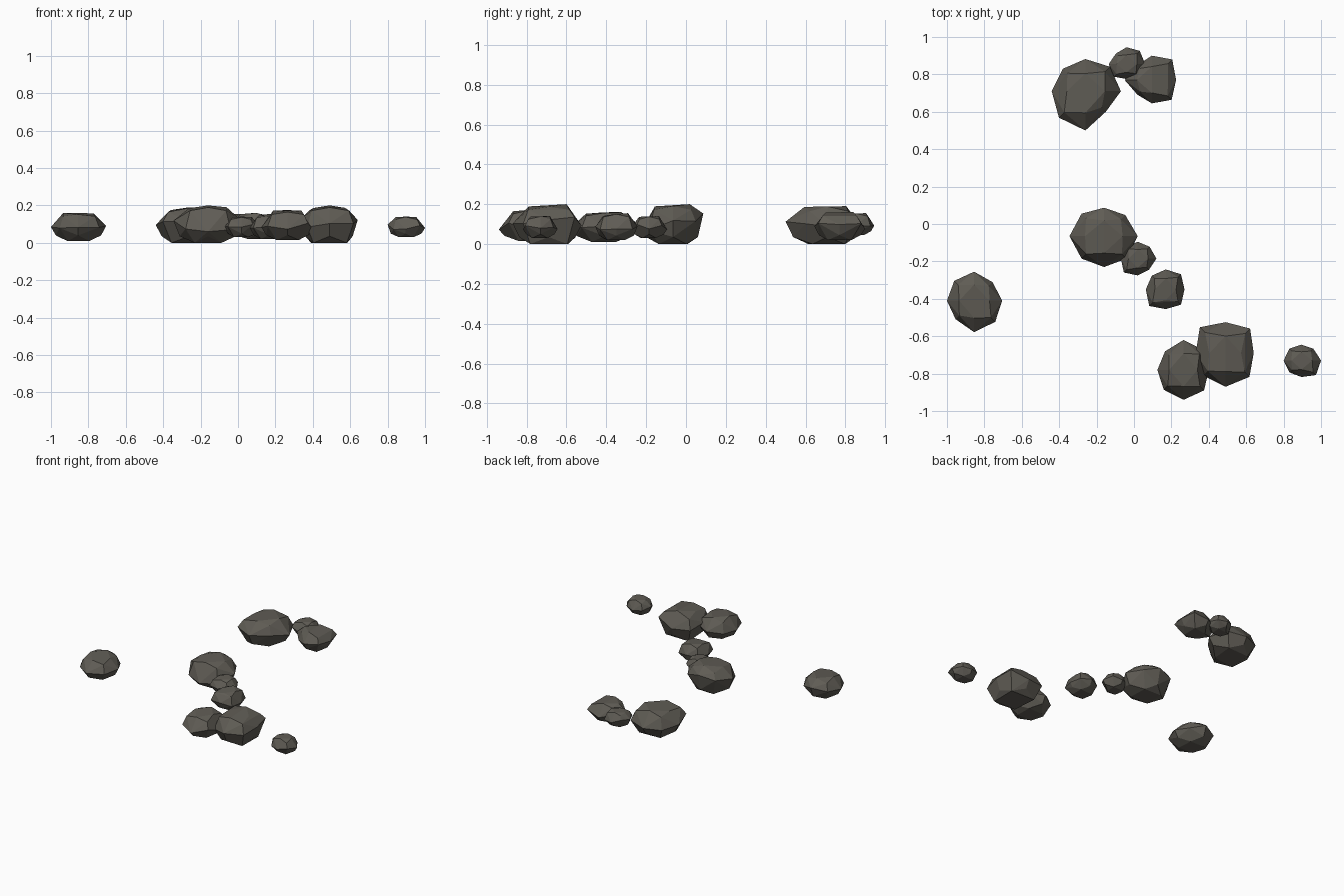
import bpy, bmesh, math, random
from mathutils import Vector

if "Cube" in bpy.data.objects:
    bpy.data.objects.remove(bpy.data.objects["Cube"])

random.seed(4)
stone = bpy.data.materials.new("dark grey stone")
stone.diffuse_color = (0.115, 0.107, 0.09, 1)
stone.use_nodes = True
stone.node_tree.nodes["Principled BSDF"].inputs["Base Color"].default_value = stone.diffuse_color


def rock(name, centre, heights, radii, base=0.55, tilt=0.0):
    """Faceted boulder: hull of a waist outline (8 radii, counter-clockwise
    from +x) with staggered shoulder, top and bottom points."""
    low, waist, high = heights
    cx, cy = centre
    bm = bmesh.new()

    def point(i, scale, z):
        a = i * math.tau / 8
        r = radii[i] * scale
        bm.verts.new(Vector((cx + r * math.cos(a), cy + r * math.sin(a), z)))

    for i in range(8):
        slope = tilt * radii[i] * math.sin(i * math.tau / 8)
        jitter = random.uniform(-0.12, 0.12) * (high - low)
        point(i, 1.0, waist + slope + jitter)                 # waist
        if i % 2:
            point(i, 0.8, waist + 0.72 * (high - waist))      # shoulder
            point(i, base, low)                               # underside
        else:
            drop = 0 if i == 2 else random.uniform(0, 0.18)
            point(i, 0.55, high - drop * (high - waist))      # top
            point(i, 0.82, low + 0.35 * (waist - low))        # lower flank

    hull = bmesh.ops.convex_hull(bm, input=bm.verts[:])
    loose = {v for v in hull["geom_interior"] + hull["geom_unused"]
             if isinstance(v, bmesh.types.BMVert)}
    bmesh.ops.delete(bm, geom=list(loose), context='VERTS')
    # merge nearly coplanar triangles into broad facets
    bmesh.ops.dissolve_limit(bm, angle_limit=math.radians(9),
                             verts=bm.verts[:], edges=bm.edges[:])
    bmesh.ops.recalc_face_normals(bm, faces=bm.faces[:])
    mesh = bpy.data.meshes.new(name)
    bm.to_mesh(mesh)
    bm.free()
    mesh.materials.append(stone)
    bpy.context.collection.objects.link(bpy.data.objects.new(name, mesh))


# back group
rock("back_boulder", (-0.26, 0.71), (0, 0.10, 0.19),
     (0.19, 0.185, 0.172, 0.17, 0.18, 0.20, 0.21, 0.155), 0.68)
rock("back_small_stone", (-0.04, 0.855), (0.045, 0.10, 0.155),
     (0.10, 0.10, 0.09, 0.08, 0.095, 0.095, 0.08, 0.09))
rock("back_right_stone", (0.095, 0.77), (0.02, 0.09, 0.16),
     (0.13, 0.155, 0.13, 0.11, 0.145, 0.11, 0.125, 0.15))

# middle group
rock("middle_boulder", (-0.16, -0.065), (0, 0.10, 0.20),
     (0.18, 0.16, 0.152, 0.17, 0.185, 0.17, 0.165, 0.17), 0.6, 0.22)
rock("middle_small_stone", (0.02, -0.185), (0.03, 0.085, 0.14),
     (0.10, 0.09, 0.09, 0.09, 0.09, 0.105, 0.09, 0.085))
rock("middle_front_stone", (0.17, -0.35), (0.02, 0.085, 0.155),
     (0.10, 0.115, 0.107, 0.105, 0.107, 0.125, 0.105, 0.115))

# front group
rock("front_left_stone", (0.265, -0.78), (0.015, 0.09, 0.175),
     (0.135, 0.15, 0.16, 0.14, 0.14, 0.15, 0.16, 0.155))
rock("front_boulder", (0.49, -0.69), (0, 0.10, 0.20),
     (0.15, 0.185, 0.165, 0.195, 0.16, 0.17, 0.18, 0.18), 0.72, 0.1)

# lone stones at the sides
rock("right_lone_stone", (0.895, -0.73), (0.03, 0.085, 0.14),
     (0.105, 0.09, 0.085, 0.09, 0.095, 0.09, 0.088, 0.11))
rock("left_lone_stone", (-0.855, -0.41), (0.01, 0.095, 0.16),
     (0.15, 0.14, 0.155, 0.15, 0.145, 0.14, 0.168, 0.16))
